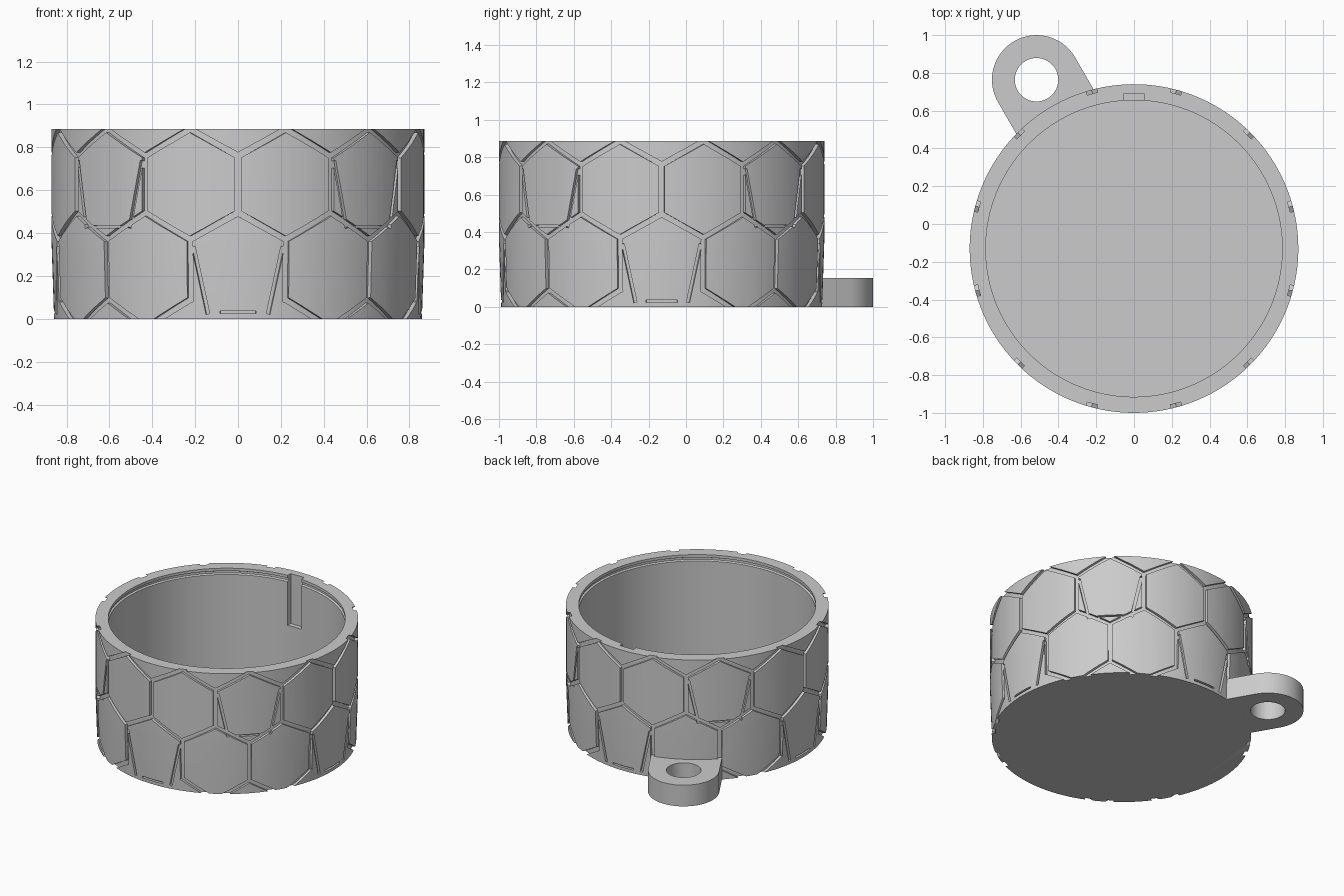
import bpy, bmesh, math
from mathutils import Vector

if "Cube" in bpy.data.objects:
    bpy.data.objects.remove(bpy.data.objects["Cube"])

R, R_IN, H, FLOOR = 0.87, 0.785, 0.885, 0.08
CY = -0.13            # cup axis in y
ARC = math.radians(30) * R   # width of one panel column

grey = bpy.data.materials.new("plain grey")
grey.use_nodes = True
COL = (0.6, 0.6, 0.6, 1)
grey.diffuse_color = COL
grey.node_tree.nodes["Principled BSDF"].inputs["Base Color"].default_value = COL


def to_object(name, bm):
    bmesh.ops.recalc_face_normals(bm, faces=bm.faces)
    mesh = bpy.data.meshes.new(name)
    bm.to_mesh(mesh)
    bm.free()
    ob = bpy.data.objects.new(name, mesh)
    bpy.context.collection.objects.link(ob)
    mesh.materials.append(grey)
    return ob


def volume(mesh):
    bm = bmesh.new()
    bm.from_mesh(mesh)
    v = bm.calc_volume(signed=True)
    bm.free()
    return v


def cut(ob, cutter):
    """Subtract the cutter, keeping only a result with a sensible volume."""
    cutter.hide_render = True
    before = volume(ob.data)
    mod = ob.modifiers.new("cut", 'BOOLEAN')
    mod.operation, mod.object = 'DIFFERENCE', cutter
    result = None
    for solver in ('MANIFOLD', 'EXACT'):
        mod.solver = solver
        bpy.context.view_layer.update()
        deps = bpy.context.evaluated_depsgraph_get()
        mesh = bpy.data.meshes.new_from_object(ob.evaluated_get(deps))
        if 0.7 * before < volume(mesh) < 0.99999 * before:
            result = mesh
            break
    ob.modifiers.remove(mod)
    if result:
        ob.data = result
    bpy.data.objects.remove(cutter)


def prism(name, outline, z0, z1):
    bm = bmesh.new()
    face = bm.faces.new([bm.verts.new((x, y, z0)) for x, y in outline])
    ext = bmesh.ops.extrude_face_region(bm, geom=[face])["geom"]
    verts = [v for v in ext if isinstance(v, bmesh.types.BMVert)]
    bmesh.ops.translate(bm, vec=(0, 0, z1 - z0), verts=verts)
    # the extrusion keeps the first face as the base cap only if it is missing
    edges = [e for e in bm.edges if e.is_boundary]
    if edges:
        bmesh.ops.holes_fill(bm, edges=edges, sides=0)
    return to_object(name, bm)


def surface_radius(z):
    return R - 0.012 * max(0.0, min(1.0, (0.36 - z) / 0.36))


def groove_cutter(lines, width, depth):
    """Curved bars wrapped around the wall; each line is (s0, z0, s1, z1)."""
    bm = bmesh.new()
    for s0, z0, s1, z1 in lines:
        a, b = Vector((s0, z0)), Vector((s1, z1))
        d = (b - a).normalized()
        a, b = a - d * width * 0.4, b + d * width * 0.4
        side = Vector((-d.y, d.x)) * width / 2
        rings = []
        for i in range(5):
            p = a.lerp(b, i / 4)
            ring = []
            for off, out in ((-1, 0), (1, 0), (1, 1), (-1, 1)):
                s, z = p + side * off
                r = R + 0.04 if out else surface_radius(z) - depth
                ang = s / R
                ring.append(bm.verts.new((r * math.sin(ang), CY - r * math.cos(ang), z)))
            rings.append(ring)
        for p, q in zip(rings, rings[1:]):
            for k in range(4):
                m = (k + 1) % 4
                bm.faces.new((p[k], p[m], q[m], q[k]))
        bm.faces.new(rings[0])
        bm.faces.new(rings[-1])
    bmesh.ops.triangulate(bm, faces=bm.faces)
    return to_object("groove_cutter", bm)


# Cup body: turned profile with a fine snap groove under the rim
profile = [(surface_radius(0), 0), (R, 0.36), (R, H), (R_IN, H),
           (R_IN, H - 0.02), (R_IN + 0.012, H - 0.026), (R_IN + 0.012, H - 0.04),
           (R_IN, H - 0.046), (R_IN, FLOOR)]
SEGS = 144
bm = bmesh.new()
rings = []
for r, z in profile:
    angles = [2 * math.pi * (i + 0.37) / SEGS for i in range(SEGS)]
    rings.append([bm.verts.new((r * math.cos(t), CY + r * math.sin(t), z)) for t in angles])
for low, high in zip(rings, rings[1:]):
    for i in range(SEGS):
        j = (i + 1) % SEGS
        bm.faces.new((low[i], low[j], high[j], high[i]))
bm.faces.new(rings[0][::-1])
bm.faces.new(rings[-1])
cup = to_object("cup_body", bm)

# Panel outlines: zigzags and uprights shared by two staggered rows
rising, falling, uprights, pent_sides, pent_bases = [], [], [], [], []
for k in range(12):
    s = k * ARC
    mid, nxt = s + ARC / 2, s + ARC
    rising += [(s, 0.76, mid, 0.885), (mid, 0.37, nxt, 0.495)]
    falling += [(mid, 0.885, nxt, 0.76), (s, 0.495, mid, 0.37)]
    if k % 3 != 0:
        rising += [(s, -0.04, mid, 0.09)]
    if k % 3 != 2:
        falling += [(mid, 0.09, nxt, -0.04)]
    uprights += [(s, 0.5, s, 0.76), (mid, 0.09, mid, 0.365)]

# Five-sided panels: four in each row
for q in range(4):
    for centre, base in ((q * 3 * ARC, 0.03), ((q * 3 + 1.5) * ARC, 0.43)):
        for m in (-1, 1):
            pent_sides.append((centre + m * 0.145, base, centre + m * 0.21, base + 0.3))
        pent_bases.append((centre - 0.08, base, centre + 0.08, base))

for lines, width, depth in ((rising, 0.028, 0.02), (falling, 0.028, 0.0203),
                            (uprights, 0.028, 0.0206), (pent_sides, 0.018, 0.0194),
                            (pent_bases, 0.012, 0.0188)):
    cut(cup, groove_cutter(lines, width, depth))

# Key slot inside the back wall
slot = [(-0.055, 0.6), (0.055, 0.6), (0.055, 0.688), (-0.055, 0.688)]
cut(cup, prism("slot_cutter", slot, 0.52, 1.0))

# Hanging tab: rounded end, straight sides running into the wall
tab_dir = Vector((-0.5, math.sqrt(0.75)))
across = Vector((tab_dir.y, -tab_dir.x))
axis = Vector((0, CY))
centre = axis + tab_dir * 1.032
TAB_R = 0.236


def arc(radius, start, end, n):
    return [centre + (across * math.cos(t) + tab_dir * math.sin(t)) * radius
            for t in (start + (end - start) * i / n for i in range(n + 1))]


root = axis + tab_dir * 0.79
outline = arc(TAB_R, 0, math.pi, 40) + [root - across * TAB_R, root + across * TAB_R]
tab = prism("hanging_tab", outline, 0, 0.155)
hole = arc(0.115, 0, 2 * math.pi, 48)[:-1]
cut(tab, prism("hole_cutter", hole, -0.1, 0.3))

for ob in (cup, tab):
    bpy.ops.object.select_all(action='DESELECT')
    ob.select_set(True)
    bpy.context.view_layer.objects.active = ob
    bpy.ops.object.shade_smooth_by_angle(angle=math.radians(30))
